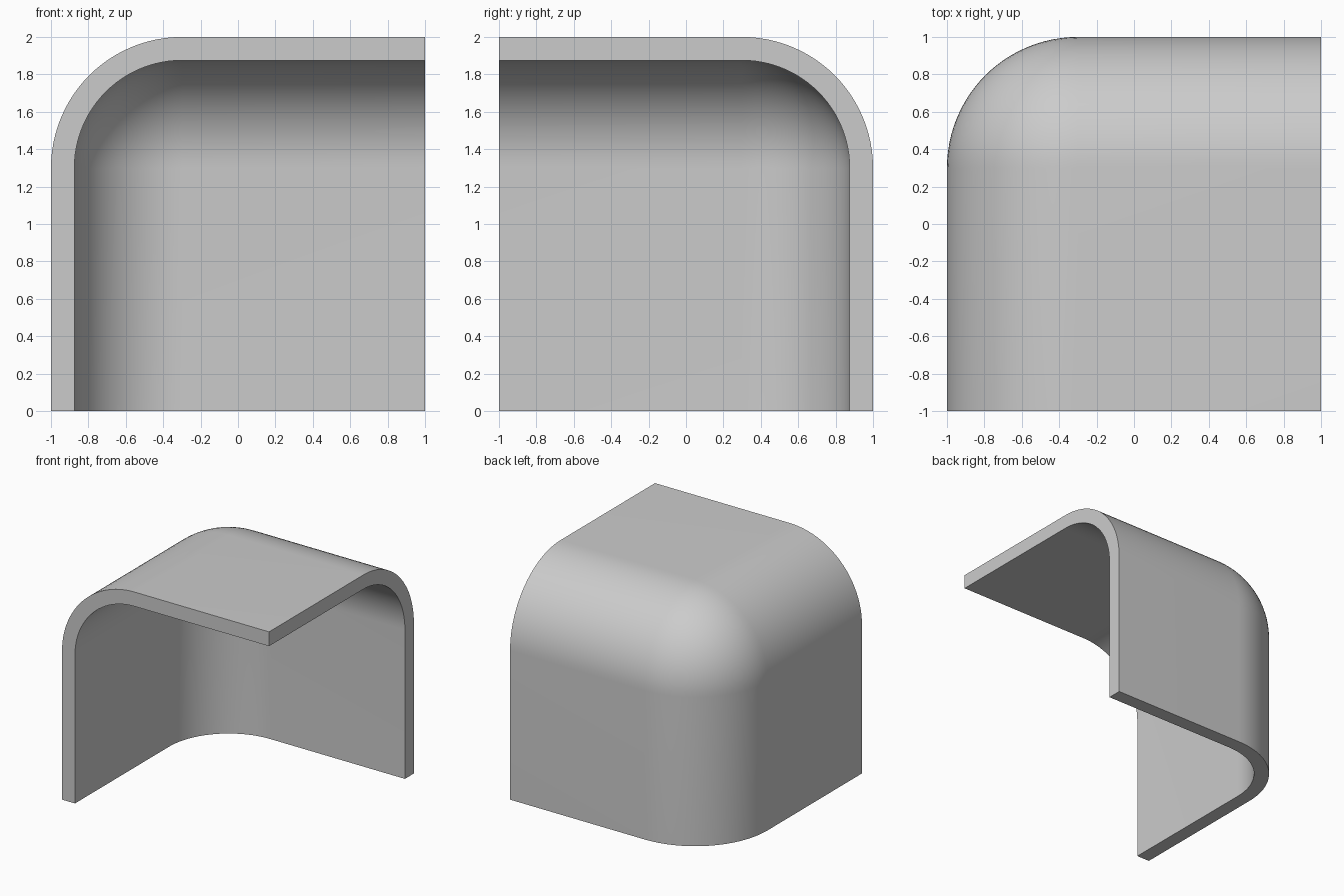
import bpy
import bmesh
from mathutils import Vector

if "Cube" in bpy.data.objects:
    bpy.data.objects.remove(bpy.data.objects["Cube"])

RADIUS = 0.7
THICKNESS = 0.125
CORNER = Vector((-1, 1, 2))

# Solid block, 2 units on each side, standing on z = 0
bm = bmesh.new()
bmesh.ops.create_cube(bm, size=2)
bmesh.ops.translate(bm, verts=bm.verts, vec=(0, 0, 1))

# Round the three edges that meet at the back left top corner
corner = min(bm.verts, key=lambda v: (v.co - CORNER).length)
bmesh.ops.bevel(bm, geom=list(corner.link_edges), offset=RADIUS,
                offset_type='OFFSET', segments=24, profile=0.5, affect='EDGES')

# Open the front, right and bottom sides
bm.normal_update()
open_sides = [f for f in bm.faces
              if max(f.normal.x, -f.normal.y, -f.normal.z) > 0.99]
bmesh.ops.delete(bm, geom=open_sides, context='FACES')

mesh = bpy.data.meshes.new("rounded_corner_shell")
bm.to_mesh(mesh)
bm.free()
shell = bpy.data.objects.new("rounded_corner_shell", mesh)
bpy.context.collection.objects.link(shell)
bpy.context.view_layer.objects.active = shell
shell.select_set(True)

# Wall thickness, grown inward
solid = shell.modifiers.new("thickness", 'SOLIDIFY')
solid.thickness = THICKNESS
solid.offset = -1
solid.use_even_offset = True
bpy.ops.object.modifier_apply(modifier=solid.name)
bpy.ops.object.shade_smooth_by_angle()
